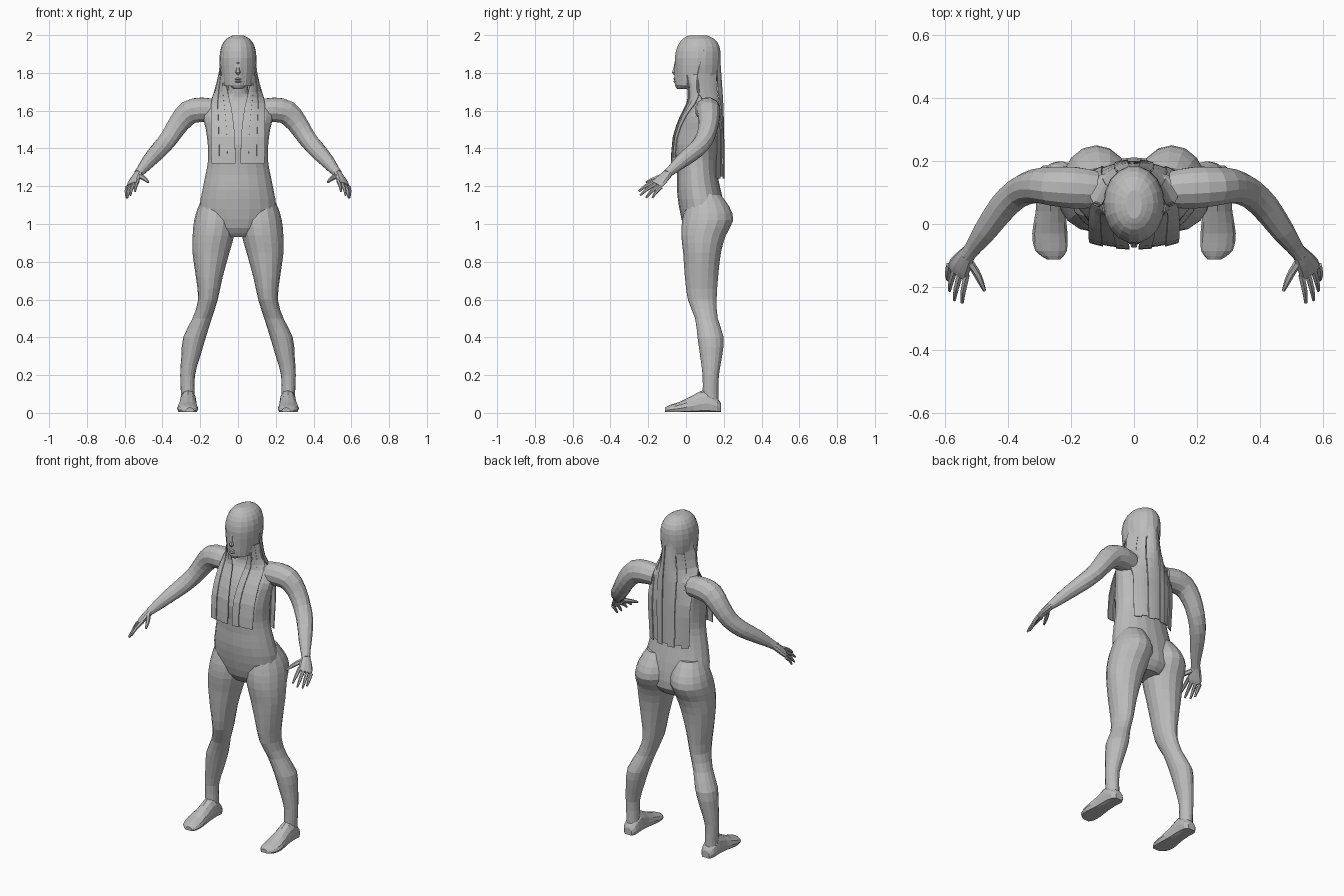
import bpy, bmesh, math
from mathutils import Vector

skin = bpy.data.materials.new("plain_grey")
skin.diffuse_color = (0.5, 0.5, 0.5, 1)


def finish(name, rings, closed=True, mirror=False, solid=0.0):
    """Skin a list of vertex rows; closed rows are capped at both ends."""
    bm = bmesh.new()
    vs = [[bm.verts.new(p) for p in r] for r in rings]
    n = len(vs[0])
    for a, b in zip(vs, vs[1:]):
        for i in range(n if closed else n - 1):
            j = (i + 1) % n
            bm.faces.new((a[i], a[j], b[j], b[i]))
    if closed:
        bm.faces.new(vs[0][::-1])
        bm.faces.new(vs[-1])
    bmesh.ops.recalc_face_normals(bm, faces=bm.faces)
    me = bpy.data.meshes.new(name)
    bm.to_mesh(me)
    bm.free()
    me.materials.append(skin)
    ob = bpy.data.objects.new(name, me)
    bpy.context.collection.objects.link(ob)
    if solid:
        m = ob.modifiers.new("thickness", 'SOLIDIFY')
        m.thickness = solid
        m.offset = 0
    if mirror:
        m = ob.modifiers.new("mirror", 'MIRROR')
        m.use_clip = False
        m.use_mirror_merge = False
    return ob


def smooth_rows(rows, steps=2):
    """Catmull-Rom interpolation between section rows."""
    out = []
    for i in range(len(rows) - 1):
        p = [Vector(rows[max(0, min(len(rows) - 1, i + k))]) for k in (-1, 0, 1, 2)]
        for s in range(steps):
            t = s / steps
            out.append(0.5 * (2 * p[1] + (p[2] - p[0]) * t
                              + (2 * p[0] - 5 * p[1] + 4 * p[2] - p[3]) * t * t
                              + (3 * p[1] - p[0] - 3 * p[2] + p[3]) * t ** 3))
    return out + [Vector(rows[-1])]


def column(name, rows, sides=16, mirror=False, steps=2):
    """Loft of level ellipses: z, centre x, half width, centre y, half depth."""
    rings = []
    for z, cx, rx, cy, ry in smooth_rows(rows, steps):
        rings.append([(cx + rx * math.cos(2 * math.pi * k / sides),
                       cy + ry * math.sin(2 * math.pi * k / sides), z) for k in range(sides)])
    return finish(name, rings, mirror=mirror)


def tube(name, rows, side, sides=12, steps=2):
    """Loft along a bent path: x, y, z, half width along side, half thickness."""
    rows = smooth_rows(rows, steps)
    pts = [Vector(r[:3]) for r in rows]
    rings = []
    for i, p in enumerate(pts):
        t = (pts[min(i + 1, len(pts) - 1)] - pts[max(i - 1, 0)]).normalized()
        a = Vector(side)
        a = (a - t * a.dot(t)).normalized()
        b = t.cross(a)
        rings.append([p + a * rows[i][3] * math.cos(2 * math.pi * k / sides)
                      + b * rows[i][4] * math.sin(2 * math.pi * k / sides) for k in range(sides)])
    return finish(name, rings, mirror=True)


# Torso, hips to neck
column("torso", [(.93, 0, .1, .1, .07), (.98, 0, .165, .1, .11), (1.08, 0, .202, .085, .12),
                 (1.18, 0, .188, .068, .116), (1.26, 0, .172, .06, .107), (1.34, 0, .158, .055, .107),
                 (1.42, 0, .16, .055, .115), (1.5, 0, .17, .065, .105), (1.57, 0, .185, .08, .09),
                 (1.63, 0, .168, .1, .072), (1.665, 0, .115, .1, .06), (1.69, 0, .058, .09, .052),
                 (1.77, 0, .05, .075, .05)], sides=20)

# Legs, the top of each loft forms the buttock
column("leg", [(1.16, .105, .07, .1, .08), (1.09, .113, .098, .115, .115), (1.02, .12, .112, .115, .135),
               (.94, .13, .11, .093, .118), (.85, .143, .098, .085, .1), (.72, .152, .071, .082, .088),
               (.6, .159, .052, .086, .076), (.5, .19, .051, .108, .06), (.4, .23, .06, .13, .069),
               (.3, .25, .05, .133, .058), (.2, .267, .039, .131, .043), (.1, .266, .036, .13, .042),
               (.05, .265, .038, .13, .044)], mirror=True)

# Feet: sections running from heel to toe, with a flat sole
foot = []
for y, cx, w, h in smooth_rows([(.186, .262, .025, .05), (.165, .263, .042, .08), (.11, .264, .045, .125),
                                (.04, .265, .047, .095), (-.03, .267, .056, .06), (-.085, .263, .05, .042),
                                (-.112, .255, .022, .028)]):
    foot.append([(cx + w * math.cos(a), y, max(.006, h * (.4 + .6 * math.sin(a))))
                 for a in (2 * math.pi * k / 12 for k in range(12))])
finish("foot", foot, mirror=True)

# Arms, bent forward at the elbow
tube("arm", [(.12, .11, 1.6, .06, .06), (.19, .115, 1.605, .068, .066), (.26, .12, 1.59, .062, .066),
             (.315, .12, 1.53, .054, .056), (.365, .1, 1.455, .049, .049), (.415, .055, 1.395, .046, .046),
             (.47, -.02, 1.335, .038, .038), (.51, -.075, 1.287, .027, .027),
             (.53, -.1, 1.265, .025, .022)], (0, 1, .3))

# Hands: palm, four fingers and thumb
across = (.05, .04, -.025)
tube("palm", [(.524, -.09, 1.272, .025, .021), (.54, -.115, 1.248, .034, .019),
              (.555, -.14, 1.222, .041, .016), (.562, -.155, 1.208, .038, .011)], across, 10)
tips = [(.545, -.25, 1.172), (.57, -.242, 1.152), (.585, -.212, 1.138), (.59, -.178, 1.138)]
for k, tip in enumerate(tips):
    base = Vector((.531, -.162, 1.228)).lerp(Vector((.586, -.13, 1.197)), k / 3)
    tip = Vector(tip)
    mid = base.lerp(tip, .55) + Vector((.003, -.002, .005))
    tube("finger_%d" % (k + 1), [(*base, .011, .011), (*mid, .0095, .0095), (*tip, .005, .005)], across, 6)
tube("thumb", [(.53, -.11, 1.26, .014, .013), (.503, -.15, 1.245, .013, .012),
               (.487, -.182, 1.233, .01, .01), (.474, -.212, 1.22, .005, .005)], across, 6)

# Face behind the fringe, with nose, lips and chin
column("face", [(1.715, 0, .022, -.02, .028), (1.735, 0, .045, -.01, .05), (1.79, 0, .06, .02, .083),
                (1.86, 0, .065, .03, .09), (1.93, 0, .05, .04, .07)], 14)
column("nose", [(1.79, 0, .008, -.052, .015), (1.802, 0, .016, -.055, .022),
                (1.83, 0, .009, -.052, .016), (1.875, 0, .006, -.048, .01)], 6, steps=1)
for nm, z in (("lower_lip", 1.754), ("upper_lip", 1.768)):
    column(nm, [(z - .007, 0, .012, -.05, .01), (z, 0, .022, -.05, .018),
                (z + .007, 0, .012, -.05, .012)], 8, steps=1)

# Hair on the head, cut straight at chin level
column("hair_cap", [(1.73, 0, .08, .05, .105), (1.8, 0, .092, .06, .118), (1.88, 0, .098, .062, .123),
                    (1.94, 0, .088, .066, .113), (1.98, 0, .062, .066, .085), (1.999, 0, .025, .062, .045)], 18)

# Long hair down the back, in overlapping strands
back = smooth_rows([(1.92, .088, .178, .085), (1.8, .1, .187, .125), (1.7, .125, .194, .135),
                    (1.63, .143, .197, .085), (1.5, .142, .2, .04), (1.36, .138, .202, .042),
                    (1.24, .132, .203, .045)])
strands = 7
for s in range(strands):
    rows = []
    for z, w, y, d in back:
        us = [-1 + 2 * (s + f) / strands for f in (0, .5, 1.0)]
        low = .012 * (s % 2) if z < 1.3 else 0
        rows.append([(w * u, y - d * u * u - .005 * (s % 2), z + low) for u in us])
    finish("back_strand_%d" % (s + 1), rows, closed=False, solid=.005)

# Hair over the chest, three strands each side
front = smooth_rows([(1.79, .07, .1, .0, .06), (1.7, .055, .125, .01, .07), (1.64, .04, .14, .005, .05),
                     (1.57, .028, .143, -.03, .0), (1.46, .016, .143, -.068, -.045),
                     (1.32, .014, .14, -.078, -.058)])
for s in range(3):
    rows = []
    for z, x0, x1, y0, y1 in front:
        rows.append([(x0 + (x1 - x0) * u, y0 + (y1 - y0) * u * u + .005 * (s % 2), z)
                     for u in ((s + f) / 3 for f in (0, .5, 1.0))])
    finish("front_strand_%d" % (s + 1), rows, closed=False, mirror=True, solid=.005)
